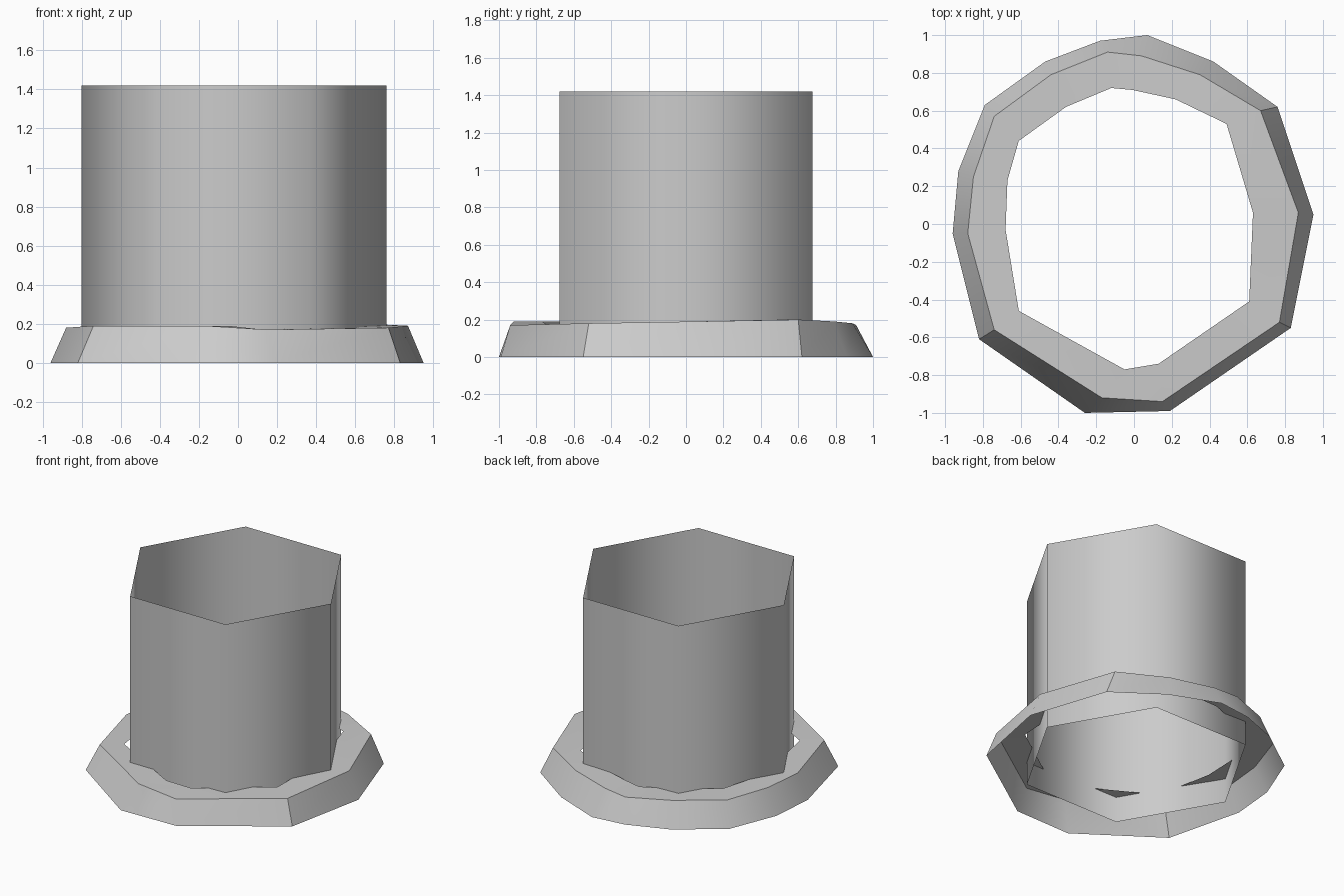
import bpy, bmesh, math

cube = bpy.data.objects.get("Cube")
if cube:
    bpy.data.objects.remove(cube, do_unlink=True)

grey = bpy.data.materials.new("plain grey")
grey.use_nodes = True
colour = (0.6, 0.6, 0.6, 1)
grey.diffuse_color = colour
grey.node_tree.nodes["Principled BSDF"].inputs["Base Color"].default_value = colour


def loft(name, loops, smooth_angle):
    """Skin closed clockwise loops of points, leaving both ends open."""
    bm = bmesh.new()
    rows = [[bm.verts.new(p) for p in loop] for loop in loops]
    for low, high in zip(rows, rows[1:]):
        n = len(low)
        for i in range(n):
            j = (i + 1) % n
            bm.faces.new((low[j], low[i], high[i], high[j]))
    mesh = bpy.data.meshes.new(name)
    bm.to_mesh(mesh)
    bm.free()
    mesh.materials.append(grey)
    obj = bpy.data.objects.new(name, mesh)
    bpy.context.collection.objects.link(obj)
    bpy.ops.object.select_all(action='DESELECT')
    obj.select_set(True)
    bpy.context.view_layer.objects.active = obj
    bpy.ops.object.shade_smooth_by_angle(angle=math.radians(smooth_angle))
    return obj


# Open six-sided tube, softly shaded round its corners
def hexagon(z, radius=0.78, cx=-0.02):
    return [(cx + radius * math.cos(-i * math.pi / 3),
             radius * math.sin(-i * math.pi / 3), z) for i in range(6)]


loft("tube", [hexagon(0), hexagon(1.42)], 80)

# Uneven flared collar: sloping wall and flat rim, open underneath
foot = [(.07, 1), (.42, .86), (.76, .62), (.95, .05), (.83, -.55), (.19, -.99), (-.26, -1),
        (-.82, -.61), (-.96, -.05), (-.93, .28), (-.79, .63), (-.47, .86), (-.18, .97)]
shoulder = [(.04, .89), (.35, .79), (.67, .6), (.87, .06), (.77, -.52), (.15, -.94), (-.17, -.92),
            (-.74, -.56), (-.88, -.05), (-.85, .25), (-.74, .57), (-.44, .79), (-.14, .91)]
hole = [(-.01, .71), (.22, .66), (.49, .53), (.63, .06), (.61, -.41), (.13, -.74), (-.05, -.77),
        (-.61, -.46), (-.68, -.03), (-.67, .23), (-.61, .44), (-.36, .62), (-.12, .72)]
heights = [.18, .19, .2, .19, .18, .17, .19, .19, .18, .18, .18, .18, .17]

loft("base_collar", [
    [(x, y, 0) for x, y in foot],
    [(x, y, z) for (x, y), z in zip(shoulder, heights)],
    [(x, y, z) for (x, y), z in zip(hole, heights)],
], 35)
